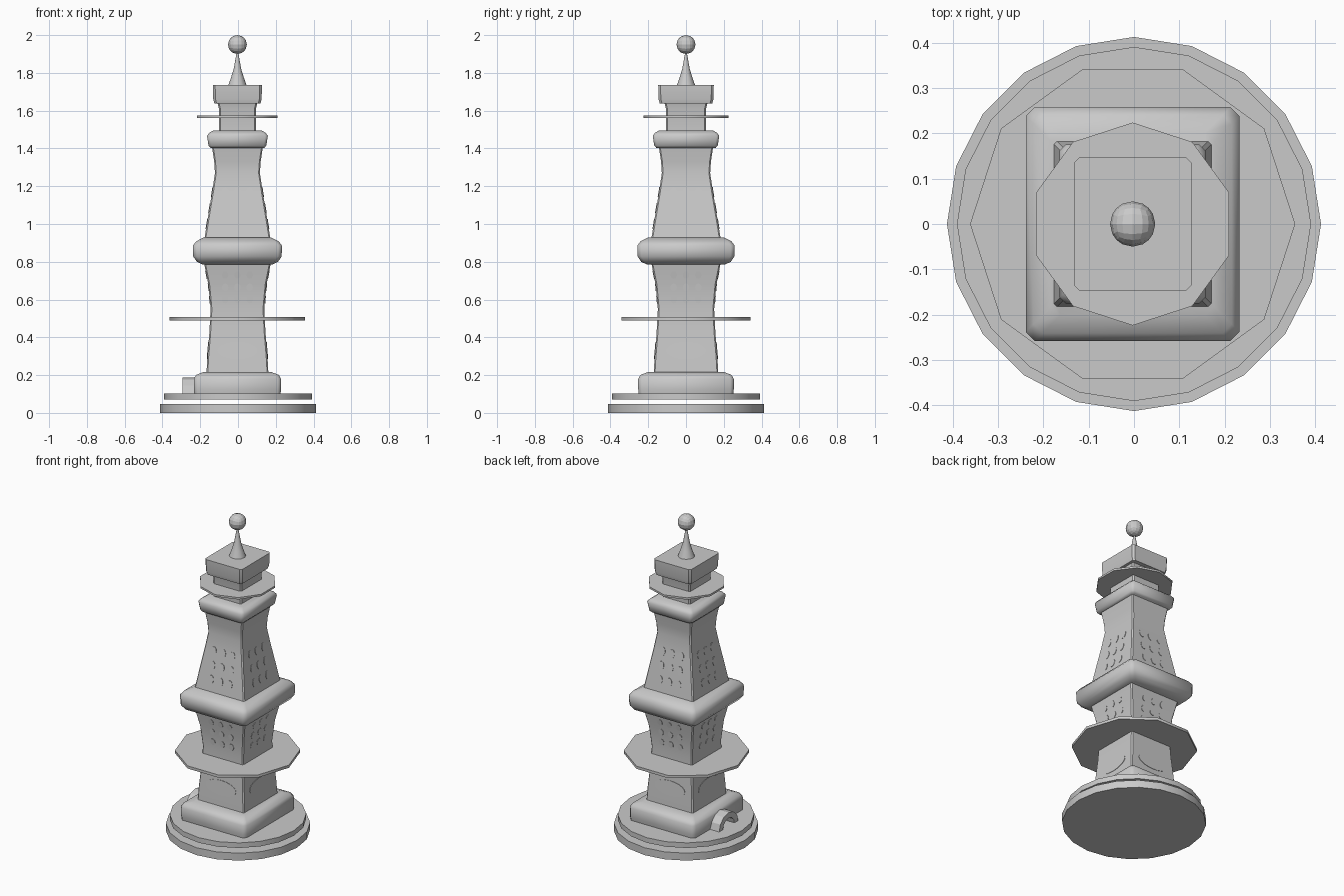
import bpy, bmesh
from math import cos, sin, pi, radians

if "Cube" in bpy.data.objects:
    bpy.data.objects.remove(bpy.data.objects["Cube"])

stone = bpy.data.materials.new("grey stone")
stone.use_nodes = True
GREY = (0.59, 0.59, 0.59, 1)
stone.diffuse_color = GREY
stone.node_tree.nodes["Principled BSDF"].inputs["Base Color"].default_value = GREY
CX = -0.003  # the tower sits slightly off the plinth centre


def finish(name, bm, angle=35):
    bmesh.ops.recalc_face_normals(bm, faces=bm.faces)
    mesh = bpy.data.meshes.new(name)
    bm.to_mesh(mesh)
    bm.free()
    mesh.materials.append(stone)
    obj = bpy.data.objects.new(name, mesh)
    bpy.context.collection.objects.link(obj)
    if angle:
        bpy.ops.object.select_all(action='DESELECT')
        obj.select_set(True)
        bpy.context.view_layer.objects.active = obj
        bpy.ops.object.shade_smooth_by_angle(angle=radians(angle))


def skin(bm, rings):
    """Join equal rings of points into a closed solid."""
    loops = [[bm.verts.new(p) for p in ring] for ring in rings]
    n = len(loops[0])
    for a, b in zip(loops, loops[1:]):
        for i in range(n):
            j = (i + 1) % n
            bm.faces.new((a[i], a[j], b[j], b[i]))
    bm.faces.new(loops[0][::-1])
    bm.faces.new(loops[-1])


def square_part(name, profile, extra_y, chamfer, angle=35):
    """Chamfered square section lofted through (height, half width) pairs."""
    rings = []
    for z, h in profile:
        x, y, c = h, h + extra_y, chamfer
        quarter = [(x, y - c), (x - c, y)]
        half = quarter + [(-px, py) for px, py in quarter[::-1]]
        rings.append([(CX + px, py, z) for px, py in half + [(-a, -b) for a, b in half]])
    bm = bmesh.new()
    skin(bm, rings)
    finish(name, bm, angle)


def round_part(name, profile, sides, start=0.0, cx=0.0, angle=40):
    """Regular polygon section lofted through (height, radius) pairs."""
    bm = bmesh.new()
    skin(bm, [[(cx + r * cos(start + 2 * pi * i / sides), r * sin(start + 2 * pi * i / sides), z)
               for i in range(sides)] for z, r in profile])
    finish(name, bm, angle)


def width_at(profile, z):
    for (z0, w0), (z1, w1) in zip(profile, profile[1:]):
        if z0 <= z <= z1:
            return w0 + (w1 - w0) * (z - z0) / (z1 - z0)
    return profile[-1][1]


def wall_ovals(name, profile, extra_y, columns, rows, ru, rz, sides=12):
    """Thin oval plates hugging all four sloping walls."""
    bm = bmesh.new()
    for side in range(4):
        for u in columns:
            for z in rows:
                rings = []
                for lift in (-0.004, 0.0025):
                    ring = []
                    for i in range(sides):
                        a = 2 * pi * i / sides
                        pu, pz = u + ru * cos(a), z + rz * sin(a)
                        d = width_at(profile, pz) + lift
                        s = 1 if side < 2 else -1
                        p = (s * pu, s * (d + extra_y)) if side % 2 else (s * d, s * pu)
                        ring.append((CX + p[0], p[1], pz))
                    rings.append(ring)
                skin(bm, rings)
    finish(name, bm, 0)


# Round plinth discs
round_part("plinth_lower", [(0, 0.413), (0.047, 0.413)], 20)
round_part("plinth_upper", [(0.07, 0.391), (0.102, 0.391)], 20)

# Square foot
square_part("foot_block", [(0.1, 0.228), (0.125, 0.231), (0.18, 0.231),
                           (0.201, 0.219), (0.216, 0.18)], 0.022, 0.018, 50)

# Two waisted shafts
lower = [(0.21, 0.164), (0.3, 0.159), (0.42, 0.149), (0.55, 0.142), (0.68, 0.154), (0.79, 0.176)]
upper = [(0.92, 0.175), (1.05, 0.154), (1.17, 0.134), (1.27, 0.119), (1.33, 0.123), (1.41, 0.135)]
square_part("lower_shaft", lower, 0.007, 0.007)
square_part("upper_shaft", upper, 0.009, 0.007)

# Mouldings with sloping shoulders
square_part("middle_moulding", [(0.785, 0.184), (0.8, 0.215), (0.828, 0.234), (0.885, 0.236),
                                (0.908, 0.219), (0.928, 0.18)], 0.022, 0.02, 50)
square_part("upper_moulding", [(1.403, 0.142), (1.415, 0.153), (1.467, 0.161),
                               (1.483, 0.149), (1.494, 0.13)], 0.015, 0.014, 50)

# Neck and cap
square_part("neck", [(1.49, 0.098), (1.61, 0.098), (1.645, 0.107)], 0.008, 0.008)
square_part("cap_block", [(1.638, 0.122), (1.66, 0.128), (1.735, 0.13)], 0.017, 0.012)

# Flat ten-sided roof plates
round_part("lower_roof_plate", [(0.49, 0.359), (0.507, 0.359)], 10, 0, CX)
round_part("upper_roof_plate", [(1.562, 0.224), (1.574, 0.224)], 10, pi / 2, CX)

# Spire
round_part("spire", [(1.73, 0.05), (1.775, 0.034), (1.82, 0.02), (1.91, 0.004)], 12, 0, CX)

# Ball finial, a cube rounded into a sphere
bm = bmesh.new()
bmesh.ops.create_cube(bm, size=2)
bmesh.ops.subdivide_edges(bm, edges=bm.edges[:], cuts=3, use_grid_fill=True)
for v in bm.verts:
    v.co = v.co.normalized() * 0.05
bmesh.ops.translate(bm, vec=(CX, 0, 1.95), verts=bm.verts)
finish("ball_finial", bm, 0)

# Arched entrance on the right side
bm = bmesh.new()
section = []
for k in range(7):
    a = pi * k / 6
    section.append([(x, r * cos(a) - 0.005, 0.1 + 0.92 * r * sin(a))
                    for x, r in ((-0.295, 0.096), (-0.295, 0.058), (-0.21, 0.058), (-0.21, 0.096))])
skin(bm, section)
finish("entrance_arch", bm, 0)

# Windows and oval panels
wall_ovals("lower_windows", lower, 0.007, (-0.065, 0, 0.065), (0.6, 0.665, 0.73), 0.017, 0.02)
wall_ovals("upper_windows", upper, 0.009, (-0.065, 0, 0.065), (1.0, 1.085, 1.17), 0.018, 0.026)
wall_ovals("oval_panels", lower, 0.007, (0,), (0.33,), 0.105, 0.045, 20)
